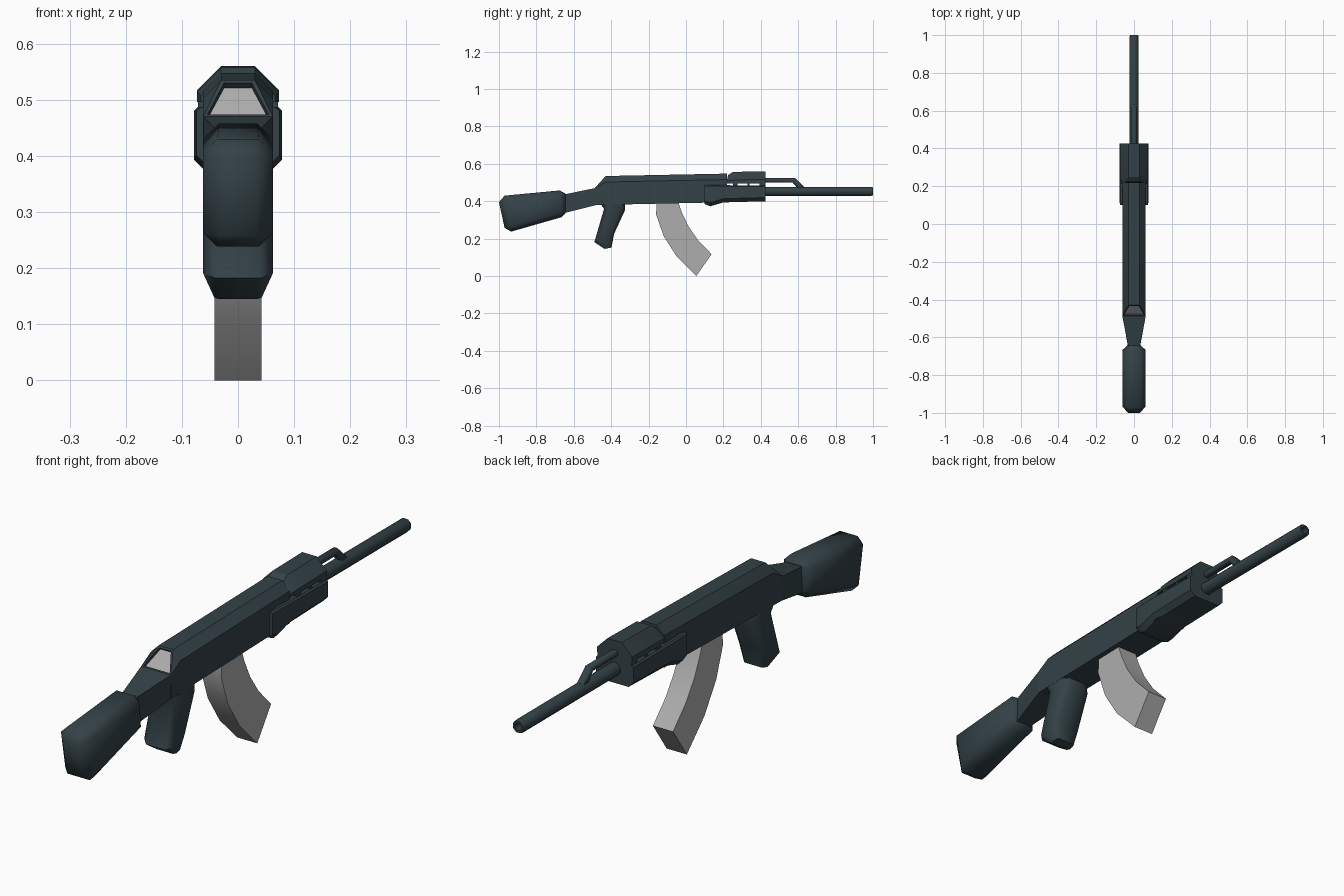
import bpy, bmesh, math
from mathutils import Vector


def material(name, rgb):
    m = bpy.data.materials.new(name)
    m.diffuse_color = (*rgb, 1)
    return m


DARK = material("dark_gunmetal", (0.034, 0.054, 0.063))
GREY = material("light_grey", (0.42, 0.42, 0.42))


def section(a, b, hw, ca=0.0, cb=0.0):
    """Chamfered rectangle spanning a to b in the (y, z) plane, hw wide each way in x."""
    a, b = Vector((0, *a)), Vector((0, *b))
    d = (b - a).normalized()
    x = Vector((1, 0, 0))
    half = [a + x * (hw - ca), a + x * hw + d * ca, b + x * hw - d * cb, b + x * (hw - cb)]
    return half + [Vector((-p.x, p.y, p.z)) for p in reversed(half)]


def loft(name, sections, mat=DARK, angle=50, recess=None):
    """Skin a row of sections, close the ends and shade by angle."""
    bm = bmesh.new()
    rings = [[bm.verts.new(p) for p in section(*s)] for s in sections]
    for r, s in zip(rings, rings[1:]):
        for i in range(8):
            j = (i + 1) % 8
            bm.faces.new((r[i], r[j], s[j], s[i]))
    bm.faces.new(rings[0])
    bm.faces.new(rings[-1])
    bmesh.ops.remove_doubles(bm, verts=bm.verts, dist=0.0005)
    bmesh.ops.recalc_face_normals(bm, faces=bm.faces)
    if recess:
        bm.normal_update()
        panel = [f for f in bm.faces if f.normal.y < -0.4 and f.normal.z > 0.4 and abs(f.normal.x) < 0.1]
        bmesh.ops.inset_region(bm, faces=panel, thickness=0.009)
        bmesh.ops.inset_region(bm, faces=panel, thickness=0.0005, depth=-recess)
        for f in panel:
            f.material_index = 1
    me = bpy.data.meshes.new(name)
    bm.to_mesh(me)
    bm.free()
    me.materials.append(mat)
    me.materials.append(GREY)
    ob = bpy.data.objects.new(name, me)
    bpy.context.collection.objects.link(ob)
    bpy.ops.object.select_all(action='DESELECT')
    ob.select_set(True)
    bpy.context.view_layer.objects.active = ob
    bpy.ops.object.shade_smooth_by_angle(angle=math.radians(angle))
    return ob


# Shoulder stock and the neck that joins it to the body
loft("stock", [
    ((-0.97, 0.258), (-1.0, 0.395), 0.032),
    ((-0.935, 0.238), (-0.97, 0.43), 0.062, 0.025, 0.025),
    ((-0.665, 0.315), (-0.675, 0.458), 0.062, 0.028, 0.028),
    ((-0.645, 0.335), (-0.643, 0.44), 0.035, 0.012, 0.012)])
loft("neck", [
    ((-0.66, 0.335), (-0.65, 0.437), 0.03),
    ((-0.48, 0.38), (-0.488, 0.47), 0.062)], angle=30)

# Main body with a recessed grey panel on the rear slope
loft("receiver", [
    ((-0.488, 0.38), (-0.488, 0.47), 0.062),
    ((-0.43, 0.381), (-0.43, 0.535), 0.062, 0, 0.032),
    ((0.22, 0.395), (0.22, 0.548), 0.062, 0, 0.032)], angle=30, recess=0.012)

# Hand grip
loft("grip", [
    ((-0.46, 0.39), (-0.328, 0.39), 0.0615, 0.02, 0.02),
    ((-0.438, 0.36), (-0.325, 0.355), 0.062, 0.022, 0.022),
    ((-0.49, 0.182), (-0.385, 0.225), 0.062, 0.022, 0.022),
    ((-0.435, 0.145), (-0.398, 0.153), 0.042, 0.008, 0.008)])

# Curved magazine
loft("magazine", [
    ((-0.157, 0.39), (-0.04, 0.39), 0.042),
    ((-0.16, 0.33), (-0.022, 0.34), 0.042),
    ((-0.12, 0.215), (0.012, 0.268), 0.042),
    ((-0.05, 0.105), (0.062, 0.195), 0.042),
    ((0.055, 0.0), (0.137, 0.117), 0.042)], mat=GREY, angle=30)

# Lower and upper hand guards, joined by bridges that leave open slots
loft("lower_guard", [
    ((0.1, 0.385), (0.1, 0.487), 0.074, 0.016, 0.008),
    ((0.13, 0.373), (0.13, 0.487), 0.078, 0.02, 0.006),
    ((0.2, 0.394), (0.2, 0.486), 0.078, 0.02, 0.006),
    ((0.425, 0.4), (0.425, 0.484), 0.078, 0.02, 0.006)], angle=40)
loft("upper_guard", [
    ((0.215, 0.496), (0.225, 0.54), 0.066, 0, 0.034),
    ((0.25, 0.496), (0.25, 0.557), 0.073, 0, 0.043),
    ((0.425, 0.496), (0.425, 0.56), 0.073, 0, 0.043)], angle=30)
for i, (y0, y1) in enumerate([(0.25, 0.275), (0.328, 0.34), (0.392, 0.425)]):
    loft(f"guard_bridge_{i + 1}", [
        ((y, 0.475), (y, 0.505), 0.071) for y in (y0, y1)], angle=30)


# Hollow barrel
def tube_ring(y, r, z=0.453):
    return ((y, z - r), (y, z + r), r, r * 0.586, r * 0.586)


loft("barrel", [tube_ring(0.41, 0.024), tube_ring(0.99, 0.024), tube_ring(1.0, 0.021),
                tube_ring(1.0, 0.013), tube_ring(0.96, 0.013)])

# Gas tube bending down to the barrel
loft("gas_tube", [
    ((0.41, 0.5), (0.41, 0.525), 0.014, 0.007, 0.007),
    ((0.57, 0.5), (0.582, 0.525), 0.014, 0.007, 0.007),
    ((0.6, 0.465), (0.645, 0.465), 0.014, 0.007, 0.007)])
